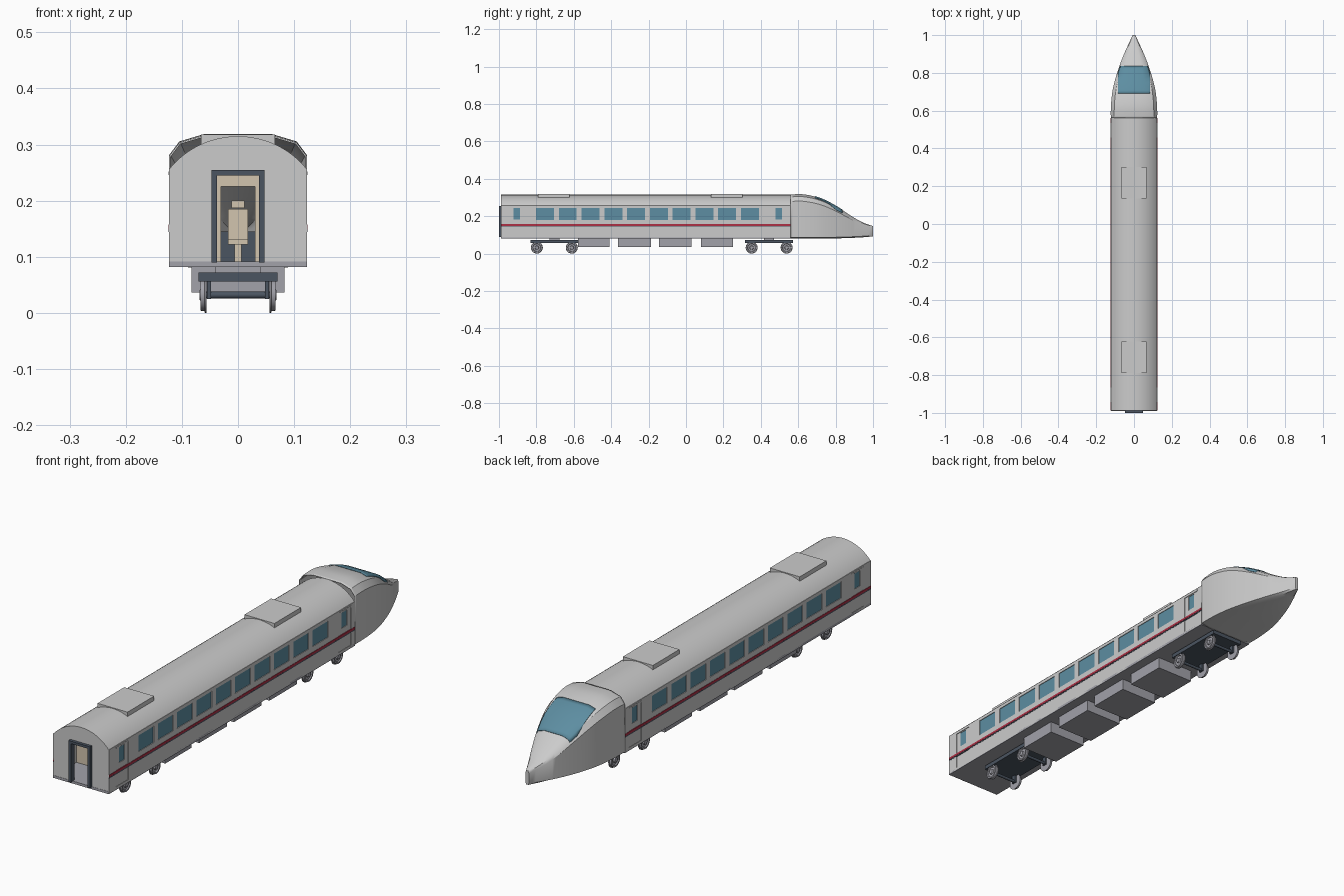
import bpy, bmesh, math
from mathutils import Matrix

if "Cube" in bpy.data.objects:
    bpy.data.objects.remove(bpy.data.objects["Cube"])


def material(name, rgb):
    m = bpy.data.materials.new(name)
    m.diffuse_color = (*rgb, 1)
    m.use_nodes = True
    m.node_tree.nodes["Principled BSDF"].inputs["Base Color"].default_value = m.diffuse_color
    return m


GLASS = material("glass", (0.11, 0.27, 0.36))
DARK = material("dark_metal", (0.07, 0.09, 0.12))
RED = material("red_stripe", (0.42, 0.03, 0.06))
CREAM = material("cream", (0.65, 0.56, 0.43))
WHITE = material("white_paint", (0.75, 0.77, 0.78))
GREY = material("grey_equipment", (0.36, 0.36, 0.40))


def finish(name, bm, mat=None, smooth=False, mirror=False, thick=0):
    me = bpy.data.meshes.new(name)
    bm.to_mesh(me)
    bm.free()
    ob = bpy.data.objects.new(name, me)
    bpy.context.collection.objects.link(ob)
    if mat:
        me.materials.append(mat)
    if thick:
        s = ob.modifiers.new("thickness", 'SOLIDIFY')
        s.thickness, s.offset = thick, -1
    if mirror:
        m = ob.modifiers.new("mirror", 'MIRROR')
        m.use_mirror_merge = False
    if smooth:
        bpy.ops.object.select_all(action='DESELECT')
        ob.select_set(True)
        bpy.context.view_layer.objects.active = ob
        bpy.ops.object.shade_smooth_by_angle(angle=math.radians(32))
    return ob


def add_box(bm, x0, x1, y0, y1, z0, z1):
    mat = (Matrix.Translation(((x0 + x1) / 2, (y0 + y1) / 2, (z0 + z1) / 2))
           @ Matrix.Diagonal((x1 - x0, y1 - y0, z1 - z0, 1)))
    bmesh.ops.create_cube(bm, size=1, matrix=mat)


def boxes(name, items, mat=None, mirror=False):
    bm = bmesh.new()
    for b in items:
        add_box(bm, *b)
    return finish(name, bm, mat, mirror=mirror)


def extrude(name, pts, y0, y1, mat=None, smooth=False):
    # closed x-z outline swept along y
    bm = bmesh.new()
    f = bm.faces.new([bm.verts.new((x, y0, z)) for x, z in pts])
    r = bmesh.ops.extrude_face_region(bm, geom=[f])
    vs = [v for v in r["geom"] if isinstance(v, bmesh.types.BMVert)]
    bmesh.ops.translate(bm, verts=vs, vec=(0, y1 - y0, 0))
    bmesh.ops.recalc_face_normals(bm, faces=bm.faces)
    return finish(name, bm, mat, smooth)


def panel(name, x, y0, y1, z0, z1, holes, thick, mat=None):
    # upright side panel with rectangular holes, mirrored to the other side
    ys = sorted({y0, y1, *[v for h in holes for v in h[:2]]})
    zs = sorted({z0, z1, *[v for h in holes for v in h[2:]]})
    bm = bmesh.new()
    grid = [[bm.verts.new((x, y, z)) for z in zs] for y in ys]
    for i in range(len(ys) - 1):
        for j in range(len(zs) - 1):
            cy, cz = (ys[i] + ys[i + 1]) / 2, (zs[j] + zs[j + 1]) / 2
            if not any(h[0] < cy < h[1] and h[2] < cz < h[3] for h in holes):
                bm.faces.new((grid[i][j], grid[i + 1][j], grid[i + 1][j + 1], grid[i][j + 1]))
    bmesh.ops.delete(bm, geom=[v for v in bm.verts if not v.link_faces], context='VERTS')
    return finish(name, bm, mat, mirror=True, thick=thick)


W, BACK, FRONT = 0.123, -0.988, 0.56

# side walls, windows and doors
centres = [-0.754 + 0.1218 * i for i in range(10)]
windows = [(c - 0.048, c + 0.048, 0.18, 0.245) for c in centres]
doors = [(-0.943, -0.866, 0.094, 0.25), (0.457, 0.535, 0.094, 0.25)]
panel("side_wall", W, BACK, FRONT, 0.085, 0.258, windows + doors, 0.006, WHITE)
boxes("window_glass", [(0.1185, 0.1205, *w) for w in windows], GLASS, True)
for d in doors:
    c = (d[0] + d[1]) / 2
    hole = (c - 0.017, c + 0.017, 0.182, 0.243)
    panel("side_door", 0.1215, *d, [hole], 0.004, WHITE)
    boxes("door_glass", [(0.118, 0.1195, *hole)], GLASS, True)
    boxes("door_rail", [(0.12, 0.124, d[0], d[1], 0.246, 0.252)], None, True)
boxes("red_stripe", [(0.12, 0.1243, BACK, FRONT, 0.149, 0.158)], RED, True)
boxes("dark_stripe", [(0.12, 0.1238, BACK, FRONT, 0.144, 0.1485)], DARK, True)


# curved roof
def arc(half, base, top, n=24):
    s = top - base
    r = (half * half + s * s) / (2 * s)
    a = math.asin(half / r)
    return [(r * math.sin(a - 2 * a * i / n), top - r + r * math.cos(a - 2 * a * i / n))
            for i in range(n + 1)]


outer = arc(W, 0.256, 0.315)
extrude("roof", outer + arc(0.117, 0.252, 0.309)[::-1], BACK, FRONT, WHITE, True)
boxes("roof_unit", [(-0.066, 0.066, y, y + 0.168, 0.298, 0.318) for y in (-0.79, 0.135)], WHITE)
boxes("floor", [(-W, W, BACK - 0.001, FRONT, 0.082, 0.092)], GREY)


# end walls and inner partitions with doorways
def bulkhead(name, y, half, top, thick, mat):
    door = [(-half, 0.09), (-half, top), (half, top), (half, 0.09)]
    wall = arc(0.121, 0.254, 0.312)
    extrude(name, wall + [(-0.121, 0.09)] + door + [(0.121, 0.09)], y, y + thick, mat)


bulkhead("rear_end_wall", BACK, 0.04, 0.247, 0.008, WHITE)
bulkhead("cab_bulkhead", FRONT - 0.008, 0.036, 0.24, 0.006, WHITE)
for y in (-0.85, 0.44):
    bulkhead("partition", y, 0.03, 0.225, 0.006, CREAM)
extrude("doorway_frame", [(-0.047, 0.09), (-0.047, 0.255), (0.047, 0.255), (0.047, 0.09),
                          (0.037, 0.09), (0.037, 0.245), (-0.037, 0.245), (-0.037, 0.09)],
        -1.0, -0.978, DARK)


# seats
def seat(x0, x1, y):
    return [(x0, x1, y - 0.025, y + 0.025, 0.122, 0.137),
            (x0, x1, y - 0.032, y - 0.02, 0.13, 0.185),
            (x0 + 0.006, x1 - 0.006, y - 0.031, y - 0.021, 0.187, 0.2),
            (x0 + 0.012, x1 - 0.012, y - 0.01, y + 0.01, 0.092, 0.122)]


boxes("passenger_seat", [b for c in centres for x in (0.034, 0.073)
                         for b in seat(x, x + 0.037, c)], CREAM, True)
boxes("driver_seat", seat(-0.018, 0.018, 0.63), CREAM)
boxes("driver_console", [(-0.06, 0.06, 0.71, 0.75, 0.09, 0.145)], DARK)

# streamlined nose: y, half width, top, bottom
keys = [(0.56, 0.123, 0.316, 0.084), (0.62, 0.1225, 0.318, 0.084), (0.69, 0.116, 0.305, 0.084),
        (0.75, 0.104, 0.282, 0.084), (0.82, 0.083, 0.243, 0.085), (0.88, 0.061, 0.204, 0.087),
        (0.94, 0.035, 0.169, 0.09), (1.0, 0.007, 0.147, 0.095)]


def spline(p, n=4):
    out = []
    for i in range(len(p) - 1):
        a, b, c, d = p[max(i - 1, 0)], p[i], p[i + 1], p[min(i + 2, len(p) - 1)]
        for t in [k / n for k in range(n)]:
            out.append([0.5 * (2 * q + (r - o) * t + (2 * o - 5 * q + 4 * r - s) * t * t
                               + (3 * q - o - 3 * r + s) * t ** 3) for o, q, r, s in zip(a, b, c, d)])
    return out + [list(p[-1])]


rings = spline(keys)


def section(hw, zt, zb):
    h = zt - zb
    return [(0.7 * hw, zb - 0.003), (hw, zb + 0.003), (hw, zb + 0.84 * h),
            (0.85 * hw, zb + 0.945 * h), (0.5 * hw, zt)]


bm = bmesh.new()
loops = []
for y, hw, zt, zb in rings:
    half = section(hw, zt, zb)
    loops.append([bm.verts.new((x, y, z)) for x, z in half + [(-x, z) for x, z in half[::-1]]])
for a, b in zip(loops, loops[1:]):
    for i in range(10):
        bm.faces.new((a[i], a[(i + 1) % 10], b[(i + 1) % 10], b[i]))
bm.faces.new(loops[-1])
bmesh.ops.recalc_face_normals(bm, faces=bm.faces)
opening = [f for f in bm.faces if 0.70 < f.calc_center_median().y < 0.825
           and abs(f.calc_center_median().x) < 0.01 and f.normal.z > 0.3]
bmesh.ops.delete(bm, geom=opening, context='FACES')
finish("nose_shell", bm, WHITE, True, thick=0.003)

# windscreen following the nose surface
bm = bmesh.new()
rows = []
for y, hw, zt, zb in rings:
    if 0.689 < y < 0.837:
        edge, top = min(0.085, 0.95 * hw), section(hw, zt, zb)[::-1]
        half = [(0, zt)] + [p for p in top[:3] if p[0] < edge - 0.001]
        (x0, z0), (x1, z1) = half[-1], next(p for p in top if p[0] >= edge - 0.001)
        t = (edge - x0) / (x1 - x0)
        half = [half[0], (0.5 * hw, zt), (min(0.85 * hw, edge * 0.97), top[1][1]
                if edge > 0.85 * hw else zt + (top[1][1] - zt) * (edge * 0.97 - 0.5 * hw) / (0.35 * hw)),
                (edge, z0 + t * (z1 - z0))]
        row = [(-x, z) for x, z in half[:0:-1]] + half
        rows.append([bm.verts.new((x, y + 0.001, z + 0.002)) for x, z in row])
for a, b in zip(rows, rows[1:]):
    for i in range(6):
        bm.faces.new((a[i], a[i + 1], b[i + 1], b[i]))
finish("windscreen", bm, GLASS, True, thick=0.002)

# underfloor equipment
boxes("underfloor_box", [(-0.083, 0.083, a, b, 0.036, 0.084) for a, b in
                         ((-0.577, -0.41), (-0.363, -0.187), (-0.144, 0.03), (0.08, 0.252))], GREY)


# wheels turned about the x axis
def wheel(name, y):
    prof = [(0.056, 0.0), (0.056, 0.032), (0.059, 0.032), (0.06, 0.029), (0.067, 0.028),
            (0.067, 0.022), (0.063, 0.02), (0.063, 0.011), (0.069, 0.009), (0.069, 0.0)]
    bm = bmesh.new()
    vs = [bm.verts.new((x, y, 0.032 + r)) for x, r in prof]
    es = [bm.edges.new(p) for p in zip(vs, vs[1:])]
    bmesh.ops.spin(bm, geom=vs + es, cent=(0, y, 0.032), axis=(1, 0, 0),
                   angle=math.tau, steps=28)
    bmesh.ops.remove_doubles(bm, verts=bm.verts, dist=1e-5)
    bmesh.ops.recalc_face_normals(bm, faces=bm.faces)
    finish(name, bm, GREY, True, mirror=True)


# bogies
for c in (-0.704, 0.4445):
    boxes("bogie_frame", [(-0.07, 0.07, c - 0.128, c + 0.128, 0.056, 0.072)], DARK)
    boxes("bogie_bolster", [(-0.04, 0.04, c - 0.027, c + 0.027, 0.07, 0.084)], GREY)
    for y in (c - 0.0935, c + 0.0935):
        wheel("wheel", y)
        boxes("axle_hanger", [(0.048, 0.055, y - 0.009, y + 0.009, 0.025, 0.058)], DARK, True)
        bm = bmesh.new()
        bmesh.ops.create_cone(bm, cap_ends=True, segments=14, radius1=0.006, radius2=0.006, depth=0.116,
                              matrix=Matrix.Translation((0, y, 0.032)) @ Matrix.Rotation(math.pi / 2, 4, 'Y'))
        finish("axle", bm, DARK, True)
